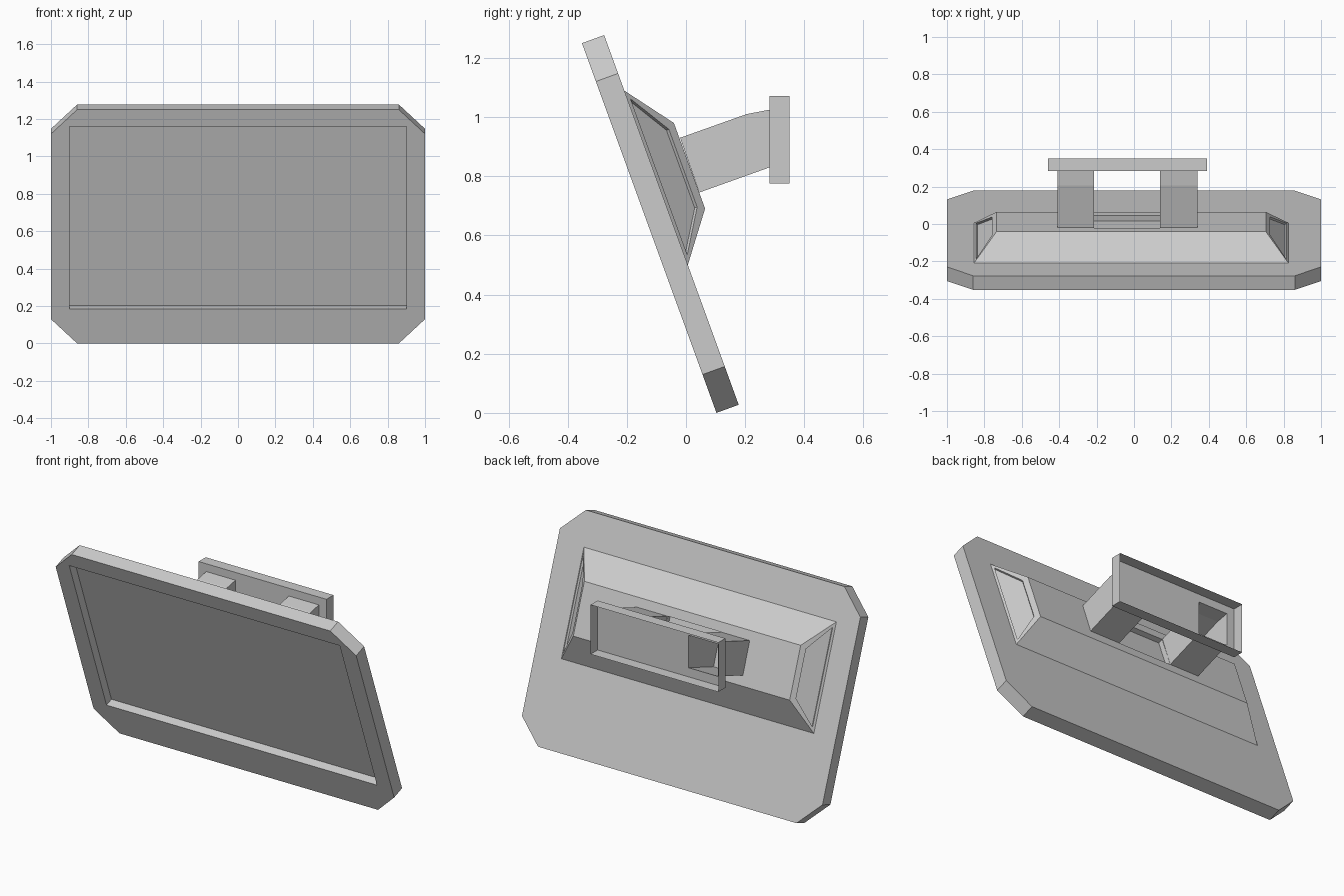
import bpy
import bmesh
from math import sin, cos, radians
from mathutils import Vector

if "Cube" in bpy.data.objects:
    bpy.data.objects.remove(bpy.data.objects["Cube"], do_unlink=True)

TILT = radians(20)

# Single matte grey for the whole model
grey = bpy.data.materials.new("light_grey")
grey.use_nodes = True
COLOUR = (0.6, 0.6, 0.6, 1)
grey.diffuse_color = COLOUR
grey.node_tree.nodes["Principled BSDF"].inputs["Base Color"].default_value = COLOUR


def tilted(x, depth, up):
    """Point in the leaning screen's frame: depth goes back, up along the screen."""
    return Vector((x, 0.103 + depth * cos(TILT) - up * sin(TILT),
                   depth * sin(TILT) + up * cos(TILT)))


def finish(name, bm):
    mesh = bpy.data.meshes.new(name)
    bm.to_mesh(mesh)
    bm.free()
    mesh.materials.append(grey)
    obj = bpy.data.objects.new(name, mesh)
    bpy.context.collection.objects.link(obj)
    return obj


def loft(ring_a, ring_b, caps=True):
    bm = bmesh.new()
    a = [bm.verts.new(p) for p in ring_a]
    b = [bm.verts.new(p) for p in ring_b]
    n = len(a)
    for i in range(n):
        j = (i + 1) % n
        bm.faces.new((a[i], a[j], b[j], b[i]))
    if caps:
        bm.faces.new(a[::-1])
        bm.faces.new(b)
    bmesh.ops.recalc_face_normals(bm, faces=bm.faces)
    return bm


def rect(x0, x1, up0, up1, depth):
    return [tilted(x, depth, u) for x, u in
            ((x0, up0), (x1, up0), (x1, up1), (x0, up1))]


def carve(obj, x0, x1, up0, up1, depth0, depth1):
    """Cut a rectangular recess into a tilted part."""
    cutter = finish("recess_cutter", loft(rect(x0, x1, up0, up1, depth0),
                                          rect(x0, x1, up0, up1, depth1)))
    cutter.hide_render = True
    mod = obj.modifiers.new("recess", "BOOLEAN")
    mod.operation = "DIFFERENCE"
    mod.solver = "EXACT"
    mod.object = cutter
    bpy.context.view_layer.objects.active = obj
    bpy.ops.object.modifier_apply(modifier=mod.name)
    bpy.data.objects.remove(cutter, do_unlink=True)


# Screen slab with cut corners and a sunken display
HEIGHT, CORNER = 1.33, 0.138
outline = [(-0.86, 0), (0.86, 0), (1, CORNER), (1, HEIGHT - CORNER),
           (0.86, HEIGHT), (-0.86, HEIGHT), (-1, HEIGHT - CORNER), (-1, CORNER)]
screen = finish("screen_panel", loft([tilted(x, 0, u) for x, u in outline],
                                     [tilted(x, 0.08, u) for x, u in outline]))
carve(screen, -0.9, 0.9, 0.197, 1.234, -0.05, 0.05)

# Tapered rear housing with sunken vents on its two ends
bm = loft(rect(-0.855, 0.825, 0.503, 1.13, 0.08),
          rect(-0.735, 0.705, 0.662, 0.97, 0.2))
bm.normal_update()
ends = [f for f in bm.faces if abs(f.normal.x) > 0.5]
bmesh.ops.inset_individual(bm, faces=ends, thickness=0.036)
bmesh.ops.inset_individual(bm, faces=ends, thickness=0.0005, depth=-0.012)
housing = finish("rear_housing", bm)

# Slot in the housing between the two arms
ARMS = {"right_arm": (-0.41, -0.215), "left_arm": (0.14, 0.34)}
carve(housing, -0.215, 0.14, 0.72, 0.916, 0.17, 0.25)

# Hollow bracket arms reaching back to the wall mount
profile = [(-0.02, 0.93), (0.205, 1.01), (0.283, 1.025), (0.283, 0.83), (0.045, 0.745)]
for name, (x0, x1) in ARMS.items():
    bm = loft([(x0, y, z) for y, z in profile], [(x1, y, z) for y, z in profile])
    open_end = [f for f in bm.faces if f.normal.y > 0.9]
    bmesh.ops.delete(bm, geom=open_end, context="FACES_ONLY")
    finish(name, bm)

# Wall mount: thin tray open to the back, with an opening into one arm
bm = bmesh.new()
xs = (-0.46, *ARMS["right_arm"], 0.39)
zs = (0.775, 0.83, 1.025, 1.072)
grid = [[bm.verts.new((x, 0.283, z)) for z in zs] for x in xs]
for i in range(3):
    for k in range(3):
        if (i, k) != (1, 1):
            bm.faces.new((grid[i][k], grid[i + 1][k], grid[i + 1][k + 1], grid[i][k + 1]))
corners = [grid[0][0], grid[3][0], grid[3][3], grid[0][3]]
rim = [e for e in bm.edges if e.is_boundary
       and any(v.co.x in (corners[0].co.x, corners[2].co.x)
               or v.co.z in (corners[0].co.z, corners[2].co.z) for v in e.verts)]
walls = bmesh.ops.extrude_edge_only(bm, edges=rim)
bmesh.ops.translate(bm, vec=(0, 0.067, 0),
                    verts=[g for g in walls["geom"] if isinstance(g, bmesh.types.BMVert)])
bmesh.ops.recalc_face_normals(bm, faces=bm.faces)
finish("wall_mount", bm)
